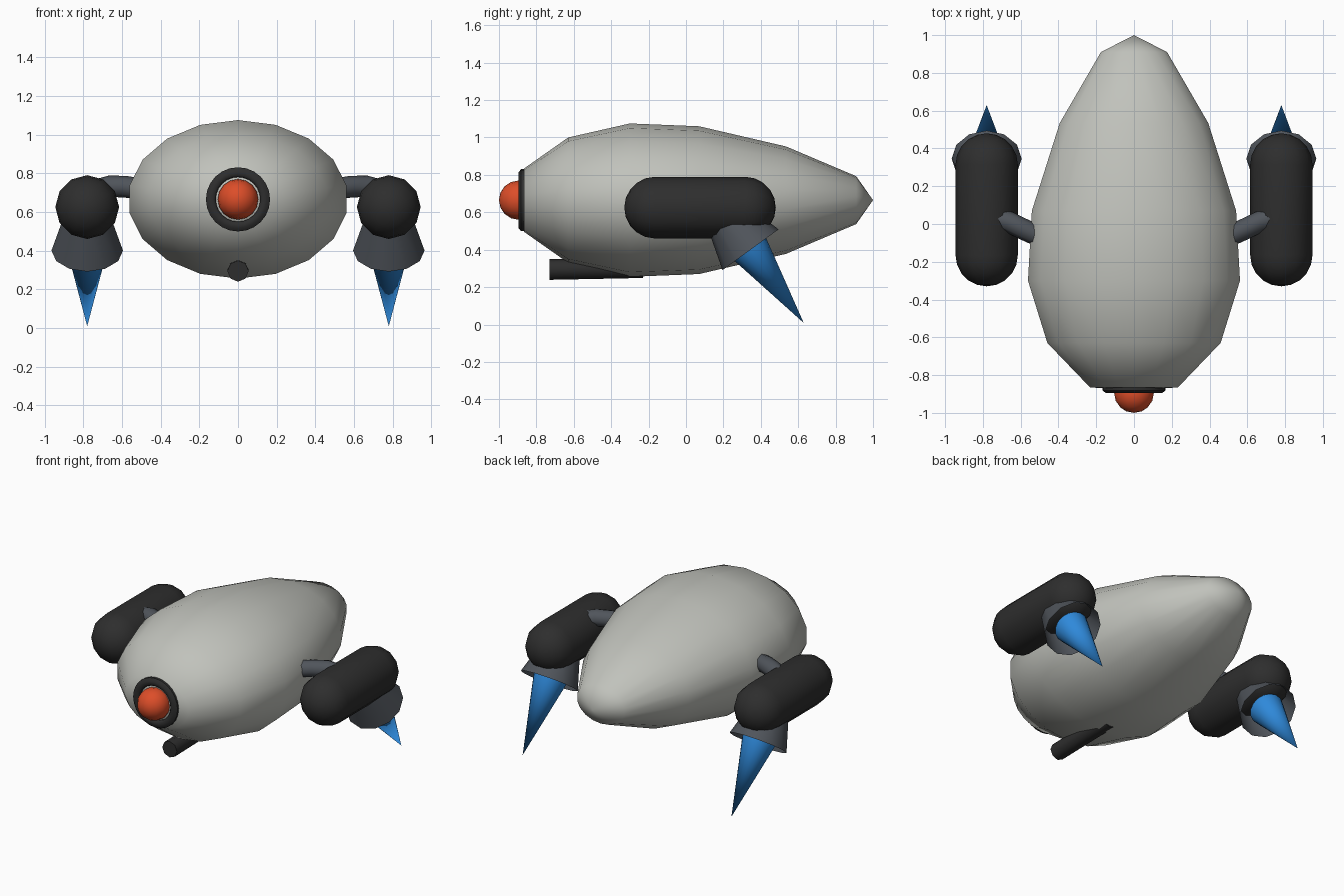
import bpy, bmesh, math
from mathutils import Vector

if "Cube" in bpy.data.objects:
    bpy.data.objects.remove(bpy.data.objects["Cube"])


def material(name, rgb):
    m = bpy.data.materials.new(name)
    m.diffuse_color = (*rgb, 1)
    m.use_nodes = True
    m.node_tree.nodes["Principled BSDF"].inputs["Base Color"].default_value = m.diffuse_color
    return m


SHELL = material("shell grey", (0.53, 0.54, 0.50))
DARK = material("dark rubber", (0.027, 0.027, 0.027))
STEEL = material("steel grey", (0.08, 0.09, 0.105))
RED = material("eye red", (0.72, 0.075, 0.022))
BLUE = material("flame blue", (0.028, 0.25, 0.70))


def lathe(name, profile, sides, origin, axis, mat, sx=1.0, closed=False, angle=None):
    """Spin (radius, height) points round an axis lying in the YZ plane."""
    d, u = Vector(axis).normalized(), Vector((1, 0, 0))
    v = d.cross(u)
    o = Vector(origin)
    bm = bmesh.new()
    rings = []
    for r, h in profile:
        if r < 1e-5:
            rings.append([bm.verts.new(o + d * h)] * sides)
            continue
        ring = []
        for i in range(sides):
            a = 2 * math.pi * i / sides
            ring.append(bm.verts.new(o + d * h + u * (r * sx * math.sin(a)) + v * (r * math.cos(a))))
        rings.append(ring)
    pairs = list(zip(rings, rings[1:]))
    if closed:
        pairs.append((rings[-1], rings[0]))
    for a, b in pairs:
        for i in range(sides):
            j = (i + 1) % sides
            corners = list(dict.fromkeys([a[i], a[j], b[j], b[i]]))
            bm.faces.new(corners)
    bmesh.ops.recalc_face_normals(bm, faces=bm.faces)
    me = bpy.data.meshes.new(name)
    bm.to_mesh(me)
    bm.free()
    me.materials.append(mat)
    me.shade_smooth()
    if angle:
        me.set_sharp_from_angle(angle=math.radians(angle))
    ob = bpy.data.objects.new(name, me)
    bpy.context.collection.objects.link(ob)
    return ob


def arc(r, h, start, end, n):
    """Profile points on a circle of radius r centred at height h."""
    pts = []
    for i in range(n + 1):
        t = math.radians(start + (end - start) * i / n)
        pts.append((max(0.0, r * math.cos(t)), h + r * math.sin(t)))
    return pts


# Egg-shaped body, wider than tall
CZ = 0.665
lathe("body", [(0, -0.88), (0.17, -0.865), (0.335, -0.63), (0.41, -0.30), (0.395, 0.07),
               (0.287, 0.535), (0.128, 0.91), (0, 1.0)],
      18, (0, 0, CZ), (0, 1, 0), SHELL, sx=1.39)

# Eye ring and eye
lathe("eye_ring", [(0.115, -0.86), (0.115, -0.885), (0.125, -0.896), (0.148, -0.896),
                   (0.166, -0.882), (0.166, -0.86)],
      24, (0, 0, CZ), (0, 1, 0), DARK, closed=True, angle=50)
lathe("eye", arc(0.105, 0, -90, 90, 8), 16, (0, -0.895, CZ), (0, 1, 0), RED)

# Small barrel under the chin
lathe("chin_barrel", [(0, 0), (0.055, 0), (0.055, 0.5), (0, 0.5)],
      8, (0, -0.73, 0.294), (0, 1, 0.02), DARK, angle=50)

# Pods, thrusters, flames and struts on both sides
THRUST = Vector((0, 0.588, -0.809))
for s, side in ((-1, "left"), (1, "right")):
    x = 0.78 * s
    lathe(side + "_pod", arc(0.165, -0.24, -90, 0, 5) + arc(0.165, 0.24, 0, 90, 5),
          12, (x, 0.075, 0.625), (0, 1, 0), DARK)
    rim = Vector((x, 0.345, 0.40))
    lathe(side + "_nozzle", [(0.12, -0.22), (0.185, 0)], 12, rim, THRUST, STEEL, angle=50)
    lathe(side + "_flame", [(0, -0.02), (0.108, -0.02), (0, 0.484)], 16, rim, THRUST, BLUE, angle=50)

    cu = bpy.data.curves.new(side + "_strut", 'CURVE')
    cu.dimensions = '3D'
    cu.bevel_depth = 0.056
    cu.bevel_resolution = 2
    cu.use_fill_caps = True
    sp = cu.splines.new('POLY')
    path = [(0.48, -0.075, 0.715), (0.58, -0.03, 0.73), (0.66, 0.01, 0.733), (0.76, 0.04, 0.705)]
    sp.points.add(len(path) - 1)
    for p, (px, py, pz) in zip(sp.points, path):
        p.co = (px * s, py, pz, 1)
    sp.use_smooth = True
    cu.materials.append(STEEL)
    ob = bpy.data.objects.new(side + "_strut", cu)
    bpy.context.collection.objects.link(ob)
    bpy.ops.object.select_all(action='DESELECT')
    ob.select_set(True)
    bpy.context.view_layer.objects.active = ob
    bpy.ops.object.convert(target='MESH')
